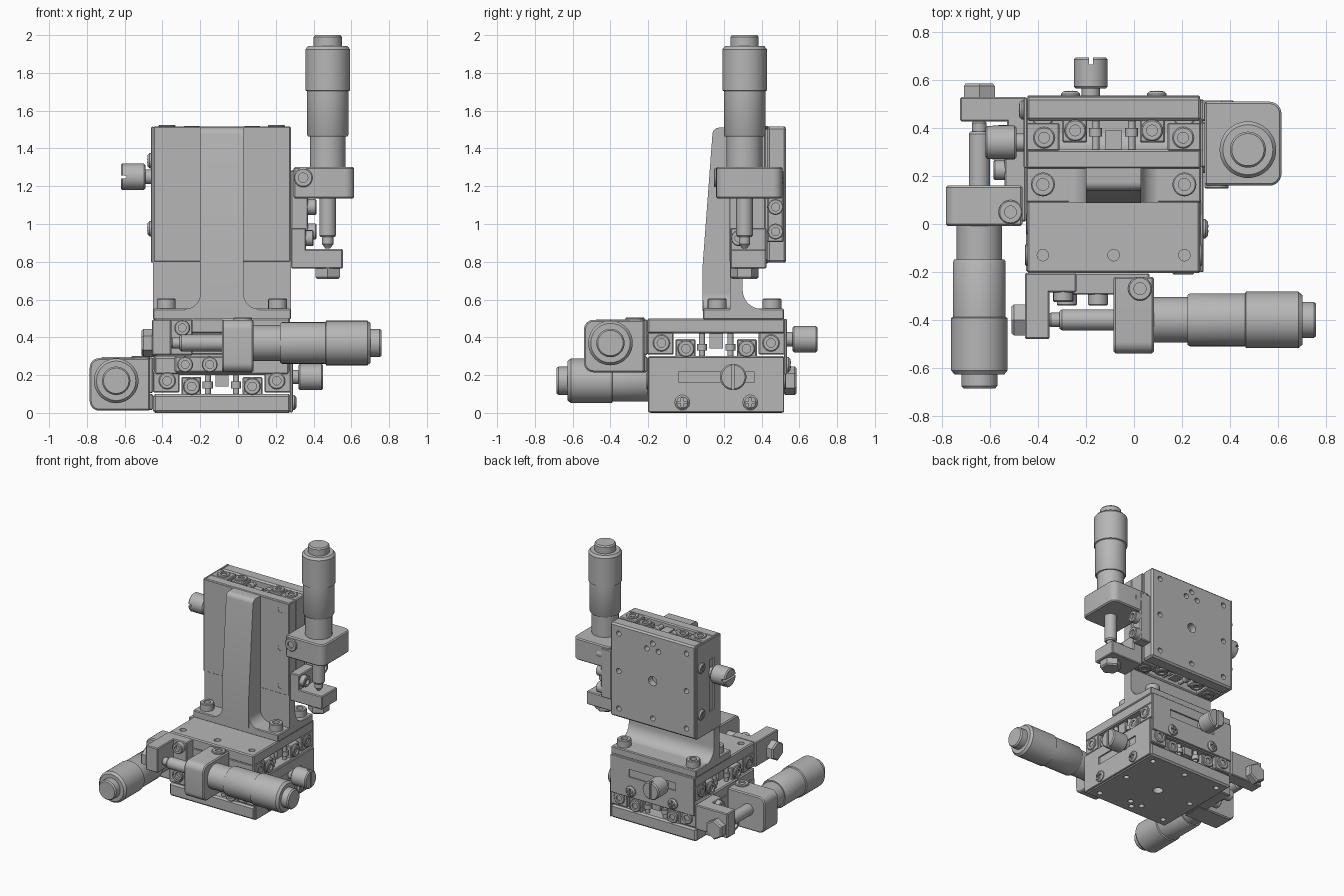
import bpy, bmesh, math
from mathutils import Matrix, Vector

if "Cube" in bpy.data.objects:
    bpy.data.objects.remove(bpy.data.objects["Cube"], do_unlink=True)

metal = bpy.data.materials.new("satin_grey_metal")
metal.use_nodes = True
GREY = (0.47, 0.47, 0.47, 1)
metal.diffuse_color = GREY
metal.node_tree.nodes["Principled BSDF"].inputs["Base Color"].default_value = GREY
WORLD = Matrix.Identity(4)
X, Y, Z = Vector((1, 0, 0)), Vector((0, 1, 0)), Vector((0, 0, 1))


def smooth(mesh):
    mesh.polygons.foreach_set("use_smooth", [True] * len(mesh.polygons))
    mesh.set_sharp_from_angle(angle=math.radians(32))


def finish(bm, name, frame):
    bmesh.ops.transform(bm, matrix=frame, verts=bm.verts)
    bmesh.ops.recalc_face_normals(bm, faces=bm.faces)
    mesh = bpy.data.meshes.new(name)
    bm.to_mesh(mesh)
    bm.free()
    mesh.materials.append(metal)
    smooth(mesh)
    ob = bpy.data.objects.new(name, mesh)
    bpy.context.collection.objects.link(ob)
    return ob


def box(name, frame, lo, hi, bevel=0.006, round_outer=0):
    bm = bmesh.new()
    bmesh.ops.create_cube(bm, size=1)
    lo, hi = Vector(lo), Vector(hi)
    for v in bm.verts:
        v.co = [lo[i] + (v.co[i] + 0.5) * (hi[i] - lo[i]) for i in range(3)]
    if round_outer:   # large radius on the outer edges that run along local x
        edges = [e for e in bm.edges if all(abs(v.co.y - lo.y) < 1e-5 for v in e.verts)
                 and abs(e.verts[0].co.z - e.verts[1].co.z) < 1e-5]
        bmesh.ops.bevel(bm, geom=edges, offset=round_outer, segments=6, profile=0.5, affect='EDGES')
    if bevel:
        edges = [e for e in bm.edges if e.calc_face_angle(0) > 0.6]
        bmesh.ops.bevel(bm, geom=edges, offset=bevel, segments=1, affect='EDGES')
    return finish(bm, name, frame)


def prism(name, outline, axis, lo, hi):
    # Outline pairs are the two world axes left over after the extrusion axis
    bm = bmesh.new()
    def place(p, d):
        c = list(p)
        c.insert(axis, d)
        return c
    face = bm.faces.new([bm.verts.new(place(p, lo)) for p in outline])
    out = bmesh.ops.extrude_face_region(bm, geom=[face])
    for v in out["geom"]:
        if isinstance(v, bmesh.types.BMVert):
            v.co[axis] = hi
    return finish(bm, name, WORLD)


def lathe(name, frame, origin, axis, profile, seg=32):
    # Profile pairs are (radius, distance along the axis)
    bm = bmesh.new()
    vs = [bm.verts.new((r, 0, h)) for r, h in profile]
    es = [bm.edges.new(p) for p in zip(vs, vs[1:])]
    bmesh.ops.spin(bm, geom=vs + es, cent=(0, 0, 0), axis=Z, angle=math.tau, steps=seg)
    bmesh.ops.remove_doubles(bm, verts=bm.verts, dist=1e-5)
    turn = Z.rotation_difference(axis).to_matrix().to_4x4()
    return finish(bm, name, frame @ Matrix.Translation(origin) @ turn)


def rod(name, frame, origin, axis, r, h, seg=24):
    return lathe(name, frame, origin, axis, [(0, 0), (r, 0), (r, h), (0, h)], seg)


def bolt(name, frame, origin, axis, r, h, deep):
    s, c = r * 0.5, 0.005
    return lathe(name, frame, origin, axis, [(0, -0.01), (r, -0.01), (r, h - c), (r - c, h),
                                             (s, h), (s, h - deep), (0, h - deep)], 20)


def cut(ob, *cutters):
    for c in cutters:
        c.hide_render = True
        mod = ob.modifiers.new("cut", 'BOOLEAN')
        mod.operation, mod.object = 'DIFFERENCE', c
    bpy.context.view_layer.update()
    mesh = bpy.data.meshes.new_from_object(ob.evaluated_get(bpy.context.evaluated_depsgraph_get()))
    ob.modifiers.clear()
    ob.data = mesh
    smooth(mesh)
    for c in cutters:
        bpy.data.objects.remove(c, do_unlink=True)


def stage(tag, frame, knob_u, axis_w, holder_w, shift):
    # Local axes: x = travel, y = width, z = from fixed plate to carriage
    def b(part, lo, hi, **kw):
        return box(tag + part, frame, lo, hi, **kw)

    def at(part, maker, origin, axis, *args):
        return maker(tag + part, frame, origin, axis, *args)

    H, L = 0.365, 0.36
    # Plate and carriage with threaded holes
    plate = b("plate", (-L, -H, 0), (L, H, 0.1), bevel=0.012)
    spots = [(u, v) for u in (-0.29, 0, 0.29) for v in (-0.29, 0, 0.29)] + [(0.24, -0.05), (0.24, 0.05)]
    cut(plate, *[at("hole", rod, (u, v, -0.02), Z, 0.036 if u == v == 0 else 0.02, 0.07, 16)
                 for u, v in spots])
    top = b("carriage", (-L, -H, 0.22), (L, H, 0.3), bevel=0.008)
    cut(top, *[at("hole", rod, (u, -0.29, 0.26), Z, 0.024, 0.07, 16) for u in (-0.295, 0, 0.295)])
    b("centre_rail", (-0.33, -0.035, 0.14), (0.33, 0.035, 0.23), bevel=0)
    for s in (-1, 1):
        leg, rail = sorted((s * 0.225, s * H)), sorted((s * 0.11, s * 0.215))
        b("carriage_leg", (-L, leg[0], 0.108), (L, leg[1], 0.225))
        b("bearing_rail", (-L + 0.01, rail[0], 0.09), (L - 0.01, rail[1], 0.19))
        for e in (-1, 1):
            at("leg_screw", bolt, (e * L, s * 0.29, 0.17), X * e, 0.045, 0.01, 0.009)
            at("rail_screw", bolt, (e * (L - 0.01), s * 0.16, 0.14), X * e, 0.045, 0.014, 0.012)
            at("stop_pin", rod, (e * 0.32, s * 0.075, 0.09), Z, 0.016, 0.14, 12)
            at("stop_pin_collar", rod, (e * 0.32, s * 0.075, 0.13), Z, 0.027, 0.035, 12)
        # Cross-slotted cover screws
        screw = at("cover_screw", lathe, (s * 0.18, H, 0.055), Y,
                   [(0, 0), (0.04, 0), (0.04, 0.018), (0.03, 0.028), (0, 0.032)], 24)
        cut(screw, *[b("slot", (s * 0.18 - p, H + 0.018, 0.055 - q), (s * 0.18 + p, H + 0.05, 0.055 + q), bevel=0)
                     for p, q in ((0.024, 0.006), (0.006, 0.024))])
    # Side cover with its slot, and the locking knob
    cover = b("side_cover", (-L, H - 0.005, 0.003), (L, H + 0.01, 0.297), bevel=0.004)
    cut(cover, b("slot", (-0.2, H - 0.02, 0.16), (0.2, H + 0.03, 0.22), bevel=0))
    at("knob_neck", rod, (knob_u, H - 0.01, 0.19), Y, 0.038, 0.06)
    knob = at("lock_knob", lathe, (knob_u, H + 0.04, 0.19), Y,
              [(0, 0), (0.062, 0), (0.07, 0.008), (0.07, 0.122), (0.062, 0.13), (0, 0.13)], 40)
    cut(knob, b("slot", (knob_u - 0.008, H + 0.14, 0.1), (knob_u + 0.008, H + 0.2, 0.28), bevel=0))

    # Micrometer holder on its mounting strip
    A = -0.56
    w0, w1 = holder_w
    b("mounting_strip", (-0.25, -0.455, 0.015), (0.15 + shift, -H, 0.1))
    b("micrometer_holder", (shift, -0.70, w0), (0.168 + shift, -0.38, w1), bevel=0.008, round_outer=0.05)
    at("clamp_screw", bolt, (0.11 + shift, -0.43, w1), Z, 0.05, 0.012, 0.011)
    for u in (-0.195, -0.065, 0.075):
        at("strip_bolt", bolt, (u, -0.455, 0.056), -Y, 0.042, 0.045, 0.02)
    # Stop block and hexagonal stop screw
    b("stop_block", (-0.37 + shift, -0.64, 0.105), (-0.268 + shift, -H, 0.295))
    b("stop_arm", (-0.3 + shift, -0.445, 0.105), (-0.155 + shift, -H, 0.295))
    at("arm_bolt", bolt, (-0.21 + shift, -0.445, 0.25), -Y, 0.042, 0.04, 0.02)
    at("stop_nut", lathe, (-0.365 + shift, A, axis_w), -X,
       [(0, 0), (0.075, 0), (0.075, 0.05), (0.066, 0.06), (0, 0.06)], 6)
    # Micrometer: spindle, sleeve, thimble and end cap
    at("spindle", lathe, (0, A, axis_w), X,
       [(0, -0.285), (0.012, -0.285), (0.03, -0.262), (0.03, -0.225), (0.037, -0.225),
        (0.044, -0.215), (0.044, 0.05), (0, 0.05)])
    at("micrometer_barrel", lathe, (0, A, axis_w), X,
       [(0, 0.1), (0.095, 0.1), (0.095, 0.308), (0.104, 0.308), (0.11, 0.318), (0.11, 0.548),
        (0.118, 0.552), (0.118, 0.77), (0.104, 0.787), (0.075, 0.787), (0.075, 0.835),
        (0.067, 0.845), (0, 0.845)], 48)


def frame(origin, u, v, w):
    return Matrix.Translation(origin) @ Matrix((u, v, w)).transposed().to_4x4()


stage("lower_", frame((-0.085, 0.16, 0), -Y, X, Z), -0.09, 0.17, (0.012, 0.29), 0)
stage("middle_", frame((-0.085, 0.16, 0.2), X, Y, Z), -0.095, 0.17, (0.015, 0.293), 0)
stage("upper_", frame((-0.085, 0.53, 1.155), Z, -X, -Y), 0.095, 0.22, (0.02, 0.37), -0.02)

# Upright bracket: foot, wall with rear fillet, tapered front rib
LEFT, RIGHT = -0.45, 0.28


def arc(cx, cz, r, a0, a1, n=8):
    return [(cx + r * math.cos(math.radians(a0 + (a1 - a0) * i / n)),
             cz + r * math.sin(math.radians(a0 + (a1 - a0) * i / n))) for i in range(n + 1)]


box("bracket_foot", WORLD, (LEFT, 0.09, 0.495), (RIGHT, 0.52, 0.552))
prism("bracket_wall", [(0.232, 0.54), (0.232, 1.51), (0.3, 1.51)] + arc(0.4, 0.65, 0.1, 180, 270)
      + [(0.4, 0.54)], 0, LEFT, RIGHT)
prism("bracket_rib", [(0.24, 0.54), (0.088, 0.54), (0.088, 0.78)] + arc(0.175, 1.475, 0.035, 175, 90, 6)
      + [(0.24, 1.51)], 0, -0.2, 0.03)
for side, start, end in ((-0.2, 0, -90), (0.03, 180, 270)):
    s = -1 if side < 0 else 1
    prism("rib_flare", [(side - s * 0.01, 0.54), (side - s * 0.01, 0.63)]
          + arc(side + s * 0.08, 0.63, 0.08, start, end) + [(side + s * 0.08, 0.54)], 1, 0.09, 0.24)
for x in (-0.38, 0.21):
    for y in (0.165, 0.455):
        bolt("foot_bolt", WORLD, (x, y, 0.55), Z, 0.05, 0.055, 0.025)
